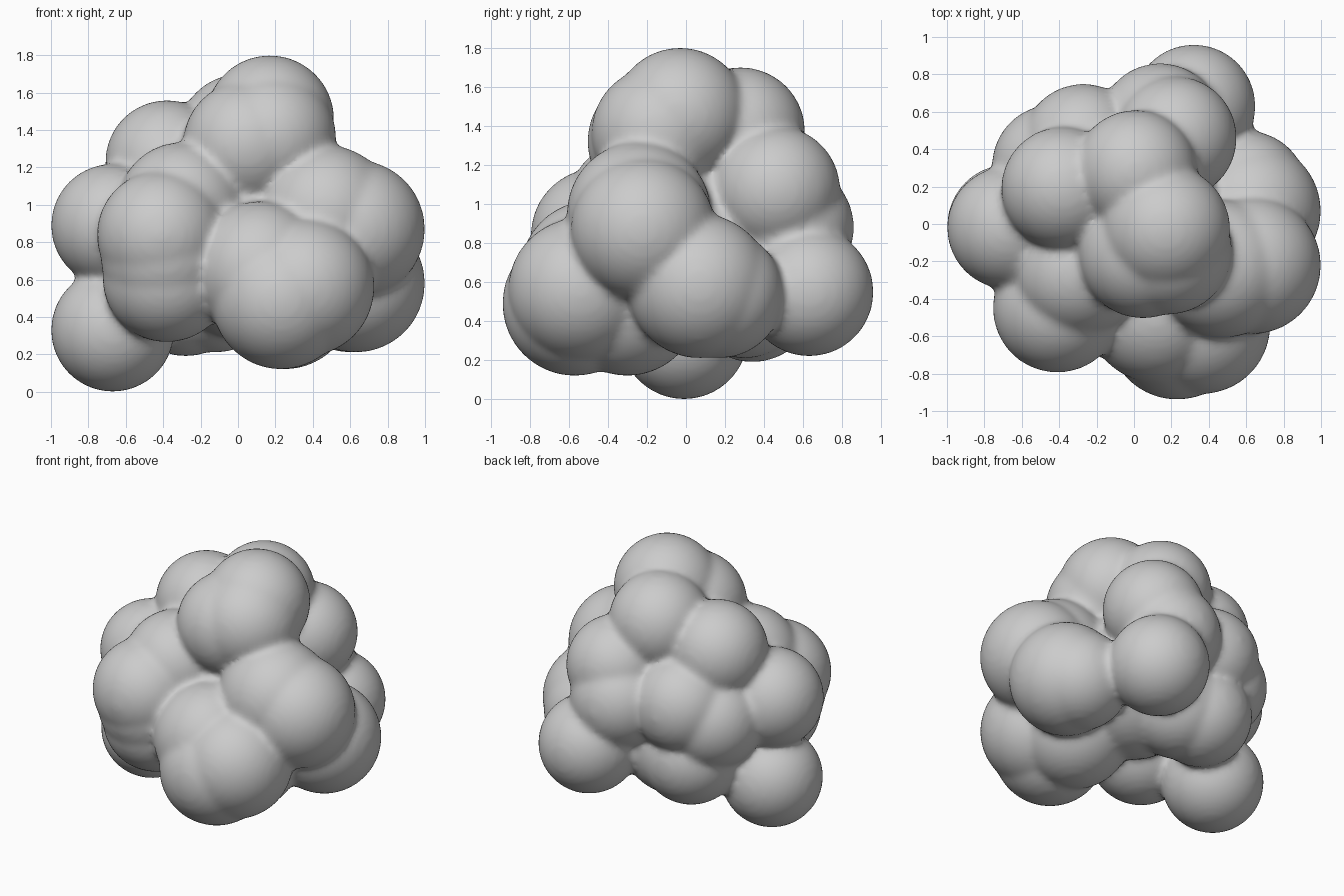
import bpy, bmesh
from mathutils import Matrix

# Groups of overlapping balls (x, y, z) sharing one radius
CLUSTERS = {
    0.37: [(0.23, -0.57, 0.49), (0.36, -0.54, 0.56), (0.12, -0.48, 0.65),
           (0.25, -0.30, 0.49), (0.63, -0.22, 0.87), (0.47, -0.24, 0.95),
           (0.63, 0.07, 0.58)],
    0.345: [(-0.30, -0.26, 0.99), (-0.41, -0.45, 0.84), (-0.39, -0.42, 0.73),
            (-0.38, -0.38, 0.61), (0.17, -0.03, 1.455), (0.05, -0.16, 1.32),
            (0.18, -0.14, 1.36)],
    0.33: [(-0.67, -0.02, 0.89), (-0.67, -0.01, 0.33), (-0.38, 0.19, 1.23),
           (-0.27, 0.42, 0.91), (-0.43, 0.31, 0.80), (-0.28, 0.34, 0.52),
           (-0.12, 0.30, 0.54), (0.32, 0.63, 0.55), (0.60, 0.17, 0.54),
           (0.01, 0.28, 1.37), (0.22, 0.46, 1.07), (0.14, 0.53, 0.88)],
    0.45: [(0.0, 0.0, 0.85), (0.05, 0.05, 0.72)],
}

# Lumpy cluster body: all balls in one mesh
bm = bmesh.new()
for radius, centres in CLUSTERS.items():
    for c in centres:
        bmesh.ops.create_icosphere(bm, subdivisions=4, radius=radius,
                                   matrix=Matrix.Translation(c))
mesh = bpy.data.meshes.new("ball_cluster")
bm.to_mesh(mesh)
bm.free()
body = bpy.data.objects.new("ball_cluster", mesh)
bpy.context.collection.objects.link(body)

# Fuse into one skin and soften the creases
remesh = body.modifiers.new("fuse", 'REMESH')
remesh.mode = 'VOXEL'
remesh.voxel_size = 0.022
remesh.use_smooth_shade = True
soften = body.modifiers.new("soften", 'SMOOTH')
soften.factor = 0.5
soften.iterations = 10
